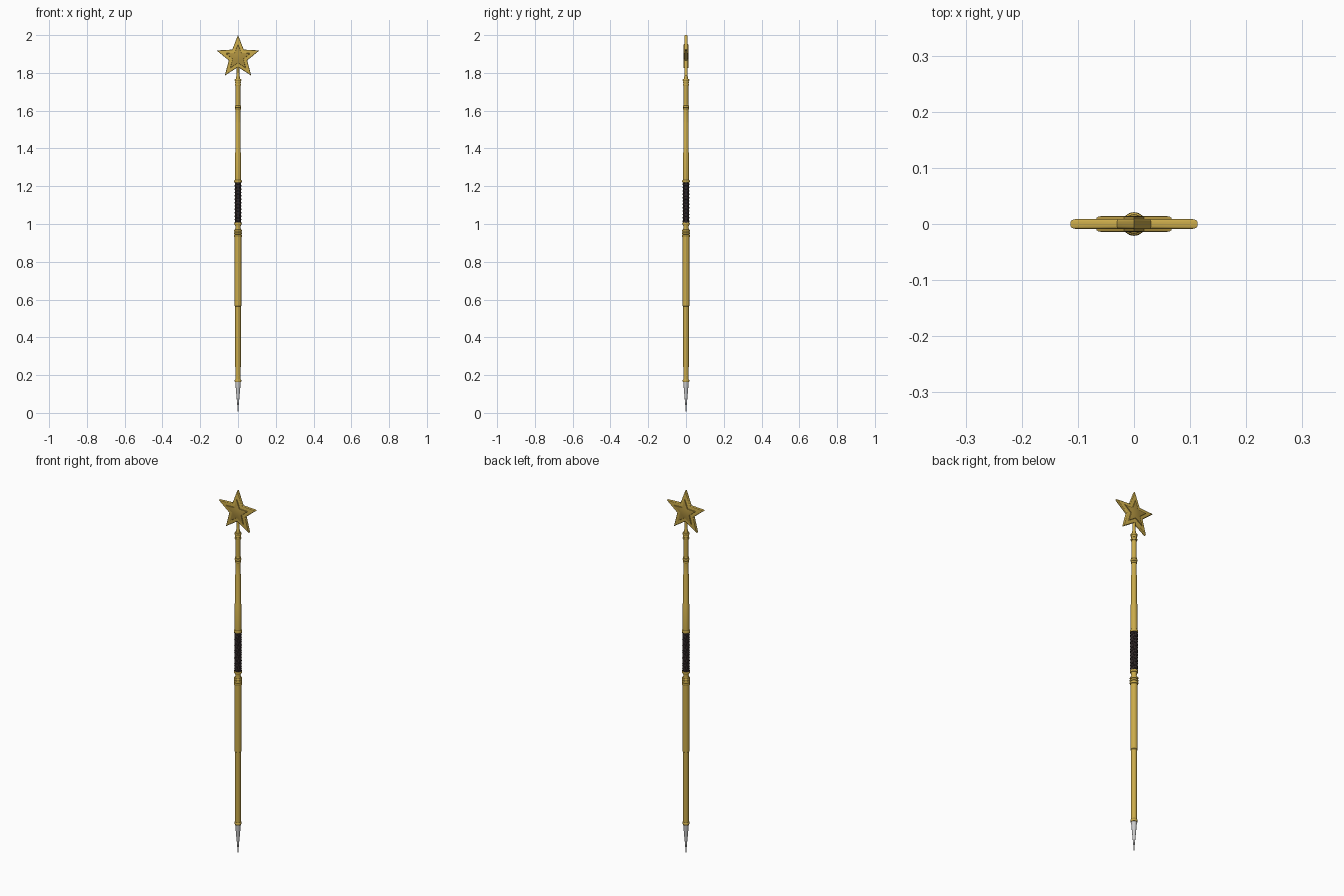
import bpy, bmesh, math

if "Cube" in bpy.data.objects:
    bpy.data.objects.remove(bpy.data.objects["Cube"])

def material(name, rgb):
    m = bpy.data.materials.new(name)
    m.diffuse_color = (*rgb, 1)
    m.use_nodes = True
    m.node_tree.nodes["Principled BSDF"].inputs["Base Color"].default_value = m.diffuse_color
    return m

gold = material("gold", (0.60, 0.41, 0.07))
dark_gold = material("dark_gold", (0.42, 0.28, 0.05))
leather = material("leather", (0.035, 0.025, 0.025))
steel = material("steel", (0.55, 0.55, 0.58))

def finish(name, bm, mat, smooth=True):
    bmesh.ops.recalc_face_normals(bm, faces=bm.faces)
    me = bpy.data.meshes.new(name)
    bm.to_mesh(me)
    bm.free()
    ob = bpy.data.objects.new(name, me)
    bpy.context.collection.objects.link(ob)
    me.materials.append(mat)
    if smooth:
        bpy.ops.object.select_all(action='DESELECT')
        bpy.context.view_layer.objects.active = ob
        ob.select_set(True)
        bpy.ops.object.shade_smooth_by_angle(angle=math.radians(35))
    return ob

def lathe(name, profile, mat, n=32):
    """Revolve (radius, z) pairs around the z axis and cap both ends."""
    bm = bmesh.new()
    rings = [[bm.verts.new((r * math.cos(2 * math.pi * i / n), r * math.sin(2 * math.pi * i / n), z))
              for i in range(n)] for r, z in profile]
    for a, b in zip(rings, rings[1:]):
        for i in range(n):
            j = (i + 1) % n
            bm.faces.new((a[i], a[j], b[j], b[i]))
    bm.faces.new(rings[0])
    bm.faces.new(rings[-1])
    return finish(name, bm, mat)

def band(name, z, r, h, mat=gold):
    """Rounded collar ring."""
    k = r * 0.85
    steps = [(k + (r - k) * math.sin(math.pi * t / 6), z - h / 2 * math.cos(math.pi * t / 6)) for t in range(7)]
    return lathe(name, steps, mat)

# Steel spike
lathe("spike", [(0.0008, 0), (0.003, 0.03), (0.013, 0.145), (0.0145, 0.168)], steel)

# Shaft sections
lathe("lower_shaft", [(0.0145, 0.165), (0.0148, 0.566)], gold)
lathe("middle_shaft", [(0.0148, 0.563), (0.0175, 0.566), (0.0175, 0.93)], gold)
lathe("handle_core", [(0.0165, 0.93), (0.0165, 0.968), (0.013, 0.982), (0.0165, 1.0)], gold)
lathe("upper_shaft", [(0.0163, 1.22), (0.0163, 1.375), (0.0145, 1.38), (0.0145, 1.535), (0.0128, 1.54), (0.0128, 1.61)], gold)
lathe("top_shaft", [(0.012, 1.61), (0.012, 1.735)], gold)
lathe("neck", [(0.012, 1.765), (0.0085, 1.785), (0.007, 1.80), (0.007, 1.85)], gold)
lathe("neck_core", [(0.014, 1.73), (0.014, 1.768)], gold)

# Collar rings
for i, (z, r, h) in enumerate([(0.170, 0.0175, 0.014), (0.937, 0.021, 0.013), (0.951, 0.021, 0.011),
                               (0.964, 0.021, 0.012), (1.001, 0.020, 0.013), (1.226, 0.0205, 0.014),
                               (1.609, 0.0155, 0.010), (1.621, 0.0165, 0.012), (1.632, 0.0145, 0.008),
                               (1.737, 0.0165, 0.010), (1.750, 0.0155, 0.010), (1.763, 0.0175, 0.011)]):
    band("collar_%d" % i, z, r, h)

# Grip with crossed leather wraps
lathe("grip", [(0.0165, 1.0), (0.0165, 1.225)], leather)
def wrap(name, direction, phase, turns=6, z0=1.006, z1=1.22):
    cu = bpy.data.curves.new(name, 'CURVE')
    cu.dimensions = '3D'
    cu.bevel_depth = 0.0022
    cu.bevel_resolution = 1
    cu.use_fill_caps = True
    n = turns * 20
    sp = cu.splines.new('POLY')
    sp.points.add(n)
    for i, p in enumerate(sp.points):
        a = direction * 2 * math.pi * turns * i / n + phase
        p.co = (0.0168 * math.cos(a), 0.0168 * math.sin(a), z0 + (z1 - z0) * i / n, 1)
    cu.materials.append(leather)
    bpy.context.collection.objects.link(bpy.data.objects.new(name, cu))
for d in (1, -1):
    for k in range(2):
        wrap("grip_wrap_%d_%d" % (d, k), d, k * math.pi)

# Star head
ZC = 1.882
def star(name, R, half, bevel, segs, mat, inner=0.43):
    bm = bmesh.new()
    pts = []
    for i in range(10):
        r = R if i % 2 == 0 else R * inner
        a = math.pi / 2 + i * math.pi / 5
        pts.append((r * math.cos(a), ZC + r * math.sin(a)))
    f = bm.faces.new([bm.verts.new((x, -half, z)) for x, z in pts])
    ext = bmesh.ops.extrude_face_region(bm, geom=[f])
    bmesh.ops.translate(bm, vec=(0, 2 * half, 0), verts=[v for v in ext["geom"] if isinstance(v, bmesh.types.BMVert)])
    rim = [e for e in bm.edges if abs(e.verts[0].co.y - e.verts[1].co.y) < 1e-6]
    bmesh.ops.bevel(bm, geom=rim, offset=bevel, segments=segs, profile=0.5, affect='EDGES')
    return finish(name, bm, mat)

star("star_body", 0.119, 0.009, 0.005, 3, gold)
star("star_face", 0.070, 0.014, 0.003, 2, dark_gold)
